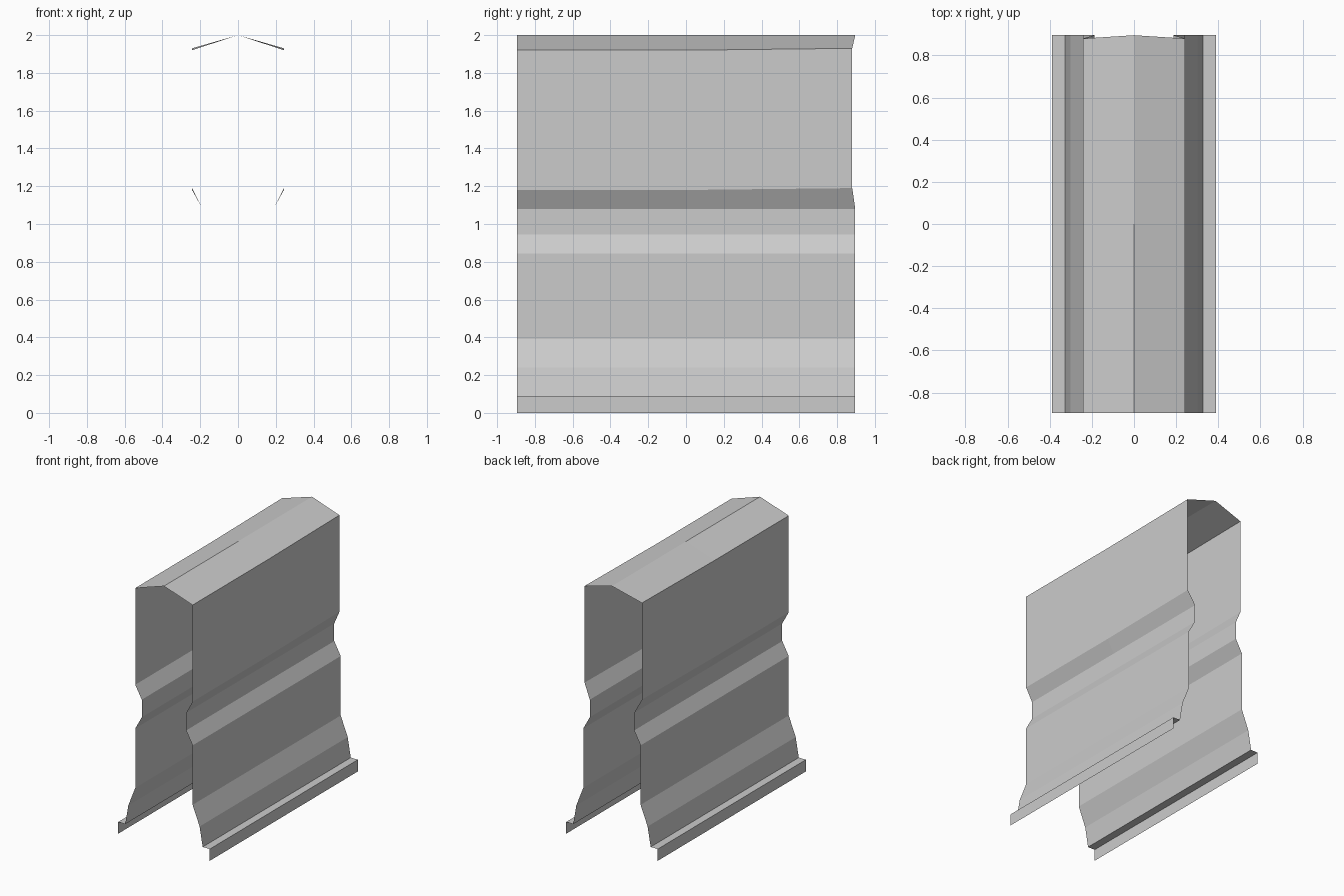
import bpy
import bmesh

cube = bpy.data.objects.get("Cube")
if cube:
    bpy.data.objects.remove(cube, do_unlink=True)

# Plain sheet metal
metal = bpy.data.materials.new("light_grey_metal")
metal.use_nodes = True
grey = (0.6, 0.6, 0.6, 1.0)
metal.diffuse_color = grey
metal.node_tree.nodes["Principled BSDF"].inputs["Base Color"].default_value = grey

# Half section from ridge to lower lip: (x, z)
SECTION = [(0, 2), (0.243, 1.92), (0.243, 1.18), (0.188, 1.08), (0.188, 0.945),
           (0.243, 0.845), (0.243, 0.39), (0.302, 0.24), (0.328, 0.09),
           (0.388, 0.09), (0.388, 0)]
HALF = 0.896
UPPER_WALL = (1, 2)  # section points whose rear corners are pulled in and up


def folded_sheet(name, section):
    """Sweep the section through three stations along y, both sides of x."""
    bm = bmesh.new()
    outline = [(-x, z, i) for i, (x, z) in reversed(list(enumerate(section))) if i]
    outline += [(x, z, i) for i, (x, z) in enumerate(section)]
    rows = []
    for y in (-HALF, 0, HALF):
        row = []
        for x, z, i in outline:
            trimmed = y > 0 and i in UPPER_WALL
            row.append(bm.verts.new((x, y - 0.016 * trimmed, z + 0.01 * trimmed)))
        rows.append(row)
    for front, back in zip(rows, rows[1:]):
        for i in range(len(outline) - 1):
            bm.faces.new((front[i], front[i + 1], back[i + 1], back[i]))
    bm.normal_update()
    mesh = bpy.data.meshes.new(name)
    bm.to_mesh(mesh)
    bm.free()
    mesh.materials.append(metal)
    obj = bpy.data.objects.new(name, mesh)
    bpy.context.collection.objects.link(obj)
    return obj


folded_sheet("folded_sheet_cover", SECTION)
